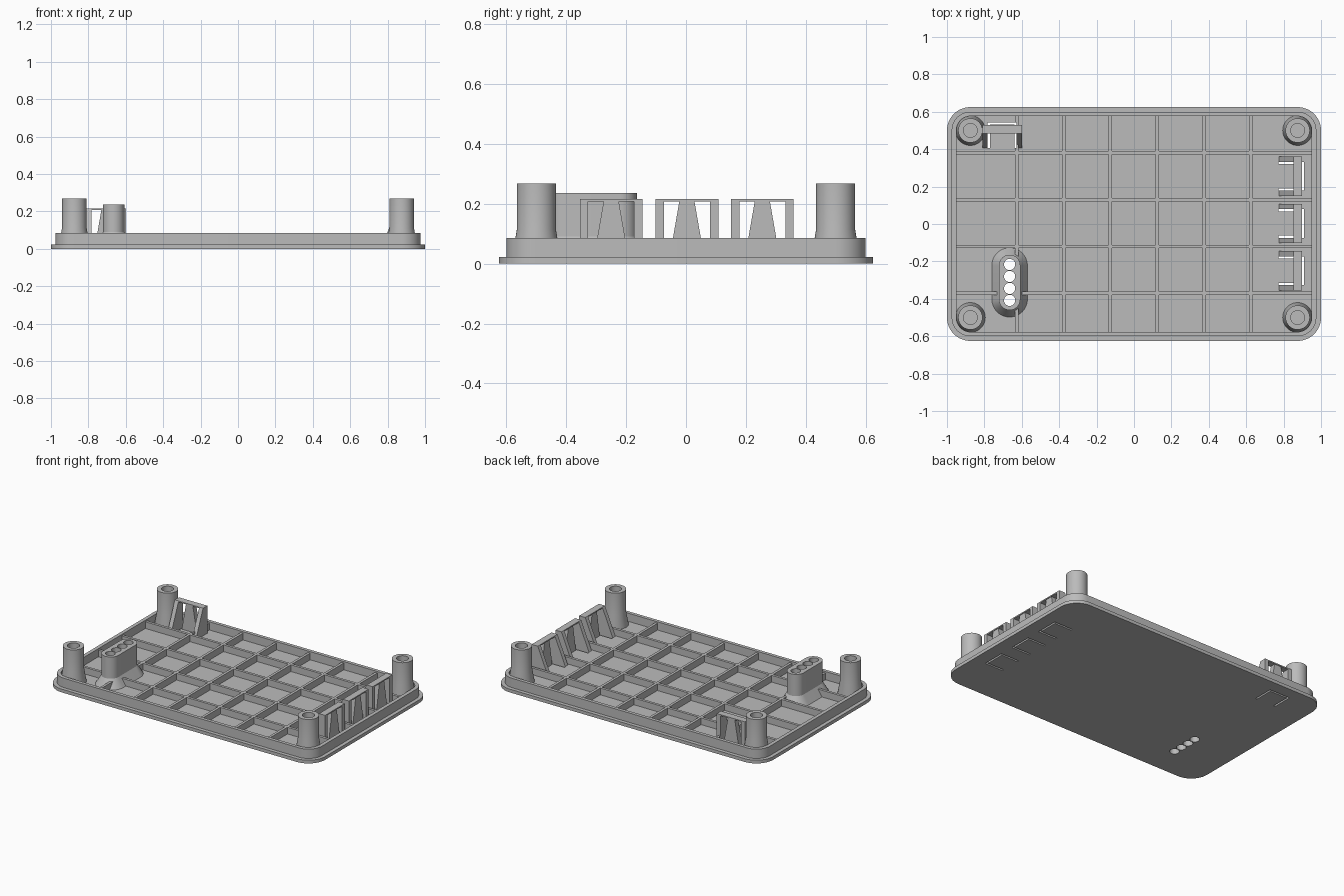
import bpy, bmesh, math
from mathutils import Matrix, Vector

if "Cube" in bpy.data.objects:
    bpy.data.objects.remove(bpy.data.objects["Cube"], do_unlink=True)

grey = bpy.data.materials.new("plain grey")
grey.use_nodes = True
COLOR = (0.5, 0.5, 0.5, 1)
grey.diffuse_color = COLOR
grey.node_tree.nodes["Principled BSDF"].inputs["Base Color"].default_value = COLOR


def loft(name, rings, matrix=Matrix()):
    """Solid skinned through equal-length rings of points, capped at both ends."""
    bm = bmesh.new()
    loops = [[bm.verts.new(matrix @ Vector(p)) for p in ring] for ring in rings]
    n = len(loops[0])
    for a, b in zip(loops, loops[1:]):
        for i in range(n):
            j = (i + 1) % n
            bm.faces.new((a[i], a[j], b[j], b[i]))
    bm.faces.new(loops[0][::-1])
    bm.faces.new(loops[-1])
    bmesh.ops.recalc_face_normals(bm, faces=bm.faces)
    mesh = bpy.data.meshes.new(name)
    bm.to_mesh(mesh)
    bm.free()
    mesh.materials.append(grey)
    obj = bpy.data.objects.new(name, mesh)
    bpy.context.collection.objects.link(obj)
    return obj


def round_ring(hx, hy, r, z, cx=0, cy=0, seg=12):
    """Rounded rectangle; becomes a slot or a circle when r reaches the half size."""
    pts = []
    for k, (sx, sy) in enumerate(((1, 1), (-1, 1), (-1, -1), (1, -1))):
        for i in range(seg + 1):
            a = math.pi / 2 * (k + i / seg)
            pts.append((cx + sx * (hx - r) + r * math.cos(a),
                        cy + sy * (hy - r) + r * math.sin(a), z))
    return pts


def circle(r, z, cx=0, cy=0, n=40):
    return [(cx + r * math.cos(math.tau * i / n), cy + r * math.sin(math.tau * i / n), z)
            for i in range(n)]


def box(name, x0, x1, y0, y1, z0, z1, matrix=Matrix()):
    return loft(name, [[(x0, y0, z), (x1, y0, z), (x1, y1, z), (x0, y1, z)]
                       for z in (z0, z1)], matrix)


def smooth(obj):
    obj.data.polygons.foreach_set("use_smooth", [True] * len(obj.data.polygons))
    obj.data.set_sharp_from_angle(angle=math.radians(30))


def cut(obj, cutters):
    for c in cutters:
        mod = obj.modifiers.new("cut", "BOOLEAN")
        mod.operation, mod.solver, mod.object = "DIFFERENCE", "EXACT", c
    deps = bpy.context.evaluated_depsgraph_get()
    mesh = bpy.data.meshes.new_from_object(obj.evaluated_get(deps))
    obj.modifiers.clear()
    obj.data = mesh


FLOOR, RIM = 0.03, 0.085

# Tray: flange, raised rim and sunken floor
tray = loft("tray", [
    round_ring(1.0, 0.625, 0.125, 0), round_ring(1.0, 0.625, 0.125, 0.022),
    round_ring(0.975, 0.6, 0.1, 0.022), round_ring(0.975, 0.6, 0.1, RIM),
    round_ring(0.95, 0.577, 0.077, RIM), round_ring(0.95, 0.577, 0.077, FLOOR)])

# Stiffening ribs
ribs = []
for x in (-0.626, -0.376, -0.126, 0.125, 0.375, 0.625):
    ribs.append(box("long_rib", x - 0.009, x + 0.009, -0.58, 0.58, 0.02, 0.075))
for y in (-0.37, -0.12, 0.13, 0.38):
    ribs.append(box("cross_rib", -0.955, 0.955, y - 0.009, y + 0.009, 0.02, 0.075))

# Corner screw posts with blind holes
for x in (-0.875, 0.875):
    for y in (-0.5, 0.5):
        post = loft("screw_post", [
            circle(r, z, x, y) for r, z in
            ((0.08, 0.02), (0.08, FLOOR), (0.065, 0.115), (0.065, 0.268),
             (0.037, 0.268), (0.037, 0.06))])
        smooth(post)

# Light guide boss with flared foot
BX, BY = -0.665, -0.3125
boss = loft("light_guide", [
    round_ring(w, l, w, z, BX, BY) for w, l, z in
    ((0.095, 0.185, 0.02), (0.095, 0.185, FLOOR), (0.057, 0.148, 0.09),
     (0.057, 0.148, 0.236))])
holes = [loft("hole_cutter", [circle(0.03, z, BX, BY + (i - 1.5) * 0.064, 32)
                              for z in (-0.1, 0.4)]) for i in range(4)]

# Flexible buttons: slotted flap, sloped legs, thin bridge and tapered stem
turn = Matrix.Rotation(-math.pi / 2, 4, "Z")
places = [Matrix.Translation((-0.705, 0.405, 0))]
places += [Matrix.Translation((0.772, y, 0)) @ turn for y in (0.255, 0.003, -0.25)]
slots = []
for m in places:
    u_in, u_out, v_in, v_out = 0.065, 0.077, 0.126, 0.138
    u_shape = [(-u_out, 0), (-u_in, 0), (-u_in, v_in), (u_in, v_in),
               (u_in, 0), (u_out, 0), (u_out, v_out), (-u_out, v_out)]
    slots.append(loft("slot_cutter", [[(u, v, z) for u, v in u_shape]
                                      for z in (-0.1, 0.2)], m))
    side = [(0, 0.025), (0.08, 0.216), (0.125, 0.216), (0.125, 0.025)]
    for s in (-1, 1):
        loft("button_leg", [[(s * u, v, z) for v, z in side]
                            for u in (0.077, 0.105)], m)
    box("button_bridge", -0.078, 0.078, 0.08, 0.125, 0.208, 0.216, m)
    taper = [(-0.058, 0.02), (0.058, 0.02), (0.025, 0.21), (-0.025, 0.21)]
    loft("button_stem", [[(u, v, z) for u, z in taper] for v in (0.085, 0.12)], m)

# Cut the openings
cut(tray, holes + slots)
cut(boss, holes)
for rib in ribs:
    cut(rib, holes + slots)
smooth(tray)
smooth(boss)
for c in holes + slots:
    bpy.data.objects.remove(c, do_unlink=True)
